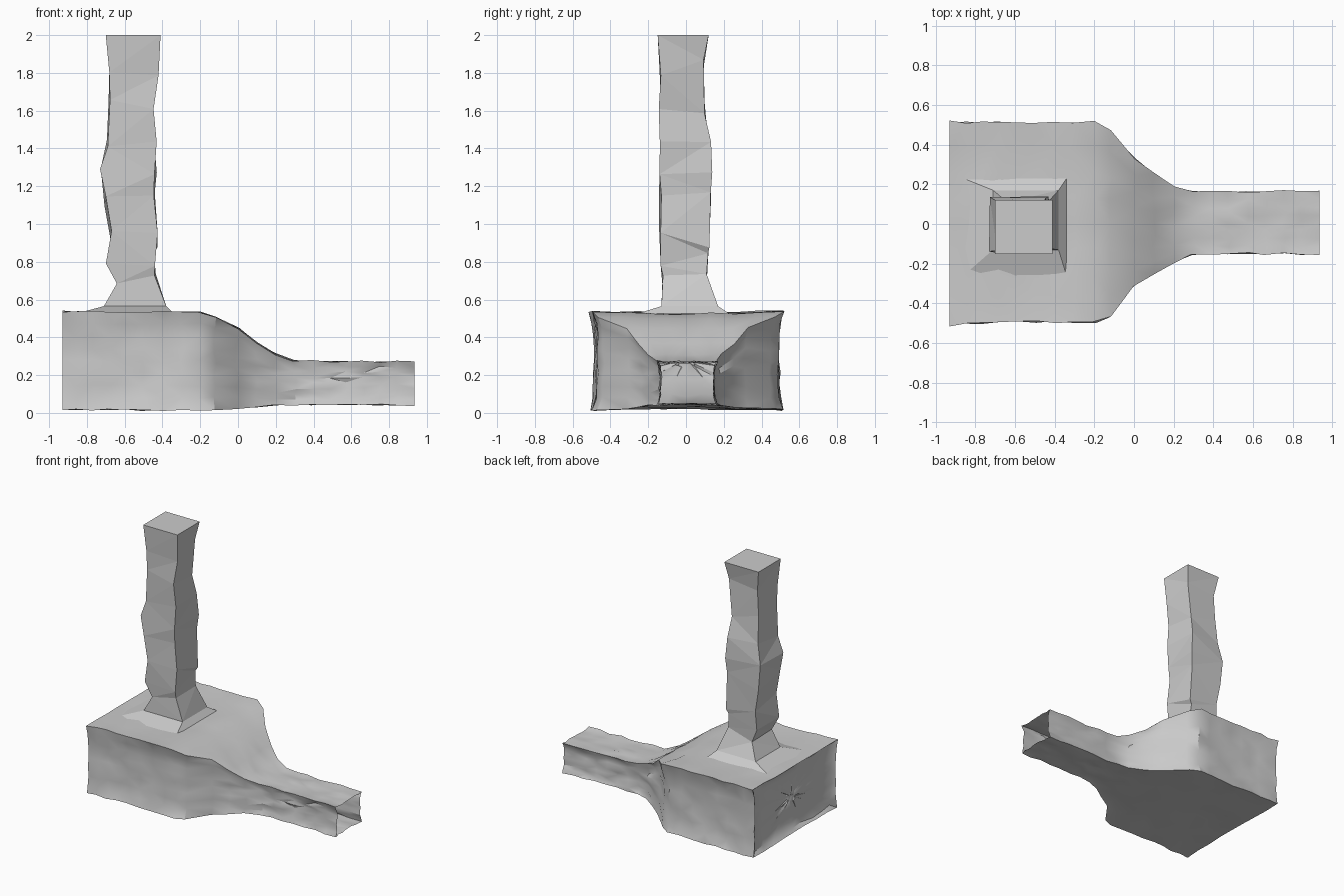
import bpy, bmesh, math, random

if "Cube" in bpy.data.objects:
    bpy.data.objects.remove(bpy.data.objects["Cube"])

random.seed(7)


def interp(rows, step):
    """Add evenly spaced sections between the key sections."""
    out = [rows[0]]
    for a, b in zip(rows, rows[1:]):
        n = max(1, round((b[0] - a[0]) / step))
        for i in range(1, n + 1):
            t = i / n
            out.append(tuple(p + (q - p) * t for p, q in zip(a, b)))
    return out


def ring(u0, u1, v0, v1, n, dent):
    """Rectangle outline with n segments per side, sides dented inward."""
    pts = []
    for k in range(4):
        for i in range(n):
            t = i / n
            d = dent * math.sin(math.pi * t) ** 0.5 if t else 0
            u, v = [(u0 + (u1 - u0) * t, v0 + d * 0.3), (u1 - d, v0 + (v1 - v0) * t),
                    (u1 - (u1 - u0) * t, v1 - d * 0.3), (u0 + d, v1 - (v1 - v0) * t)][k]
            pts.append((u, v))
    return pts


def skin(bm, rings):
    rows = [[bm.verts.new(p) for p in r] for r in rings]
    for a, b in zip(rows, rows[1:]):
        for i in range(len(a)):
            j = (i + 1) % len(a)
            bm.faces.new((a[i], a[j], b[j], b[i]))
    return rows


def finish(bm, name):
    bmesh.ops.triangulate(bm, faces=bm.faces[:], quad_method='SHORT_EDGE')
    bmesh.ops.recalc_face_normals(bm, faces=bm.faces[:])
    me = bpy.data.meshes.new(name)
    bm.to_mesh(me)
    bm.free()
    ob = bpy.data.objects.new(name, me)
    bpy.context.collection.objects.link(ob)
    return ob


def jit(a):
    return random.uniform(-a, a)


# Hollow chamber narrowing into an open tunnel: x, y range, z range, dent
keys = [
    (-0.93, -0.51, 0.515, 0.015, 0.54, 0.02),
    (-0.60, -0.495, 0.51, 0.015, 0.535, 0.03),
    (-0.20, -0.495, 0.515, 0.015, 0.535, 0.03),
    (-0.12, -0.47, 0.475, 0.02, 0.51, 0.035),
    (0.00, -0.32, 0.33, 0.025, 0.45, 0.02),
    (0.10, -0.25, 0.26, 0.035, 0.37, 0.015),
    (0.20, -0.20, 0.185, 0.04, 0.31, 0.01),
    (0.30, -0.15, 0.16, 0.045, 0.275, 0.01),
    (0.935, -0.15, 0.165, 0.04, 0.27, 0.02),
]
N = 8
bm = bmesh.new()
rings = []
# Slightly sunken end wall made of shrinking rings
for s, x in ((0.1, -0.89), (0.4, -0.89), (0.7, -0.895), (0.9, -0.905)):
    r = ring(-0.51 * s, 0.515 * s, 0.2775 - 0.2625 * s, 0.2775 + 0.2625 * s, N, 0)
    rings.append([(x + jit(0.006), y + jit(0.01), z + jit(0.01)) for y, z in r])
for x, y0, y1, z0, z1, d in interp(keys, 0.09):
    end = x > 0.93 or x < -0.92
    r = ring(y0, y1, z0, z1, N, d)
    rings.append([(x + (0 if end else jit(0.012)), y + jit(0.007), z + jit(0.006)) for y, z in r])
rows = skin(bm, rings)
bm.faces.new(rows[0])
# Roof opening under the chimney
hole = [f for f in bm.faces if f.calc_center_median().z > 0.5
        and -0.68 < f.calc_center_median().x < -0.42
        and abs(f.calc_center_median().y) < 0.13]
bmesh.ops.delete(bm, geom=hole, context='FACES')
body = finish(bm, "chamber_and_tunnel")
bpy.context.view_layer.objects.active = body
body.select_set(True)
bpy.ops.object.shade_smooth_by_angle(angle=math.radians(30))

# Chimney with a flared foot: z, x range, y range
shaft = [
    (0.525, -0.86, -0.34, -0.26, 0.23),
    (0.565, -0.71, -0.38, -0.13, 0.17),
    (0.70, -0.64, -0.43, -0.13, 0.12),
    (0.82, -0.69, -0.45, -0.14, 0.12),
    (0.92, -0.68, -0.43, -0.14, 0.125),
    (1.12, -0.71, -0.435, -0.135, 0.13),
    (1.30, -0.72, -0.435, -0.135, 0.135),
    (1.43, -0.70, -0.44, -0.13, 0.125),
    (1.63, -0.68, -0.455, -0.135, 0.105),
    (1.82, -0.68, -0.42, -0.13, 0.105),
    (2.00, -0.70, -0.41, -0.15, 0.12),
]
bm = bmesh.new()
rings = []
for z, x0, x1, y0, y1 in shaft:
    a = 0 if z > 1.9 or z < 0.6 else 1
    rings.append([(x + a * jit(0.012), y + a * jit(0.012), z + a * jit(0.05))
                  for x, y in ring(x0, x1, y0, y1, 1, 0)])
rows = skin(bm, rings)
bm.faces.new(rows[-1])
finish(bm, "chimney")
